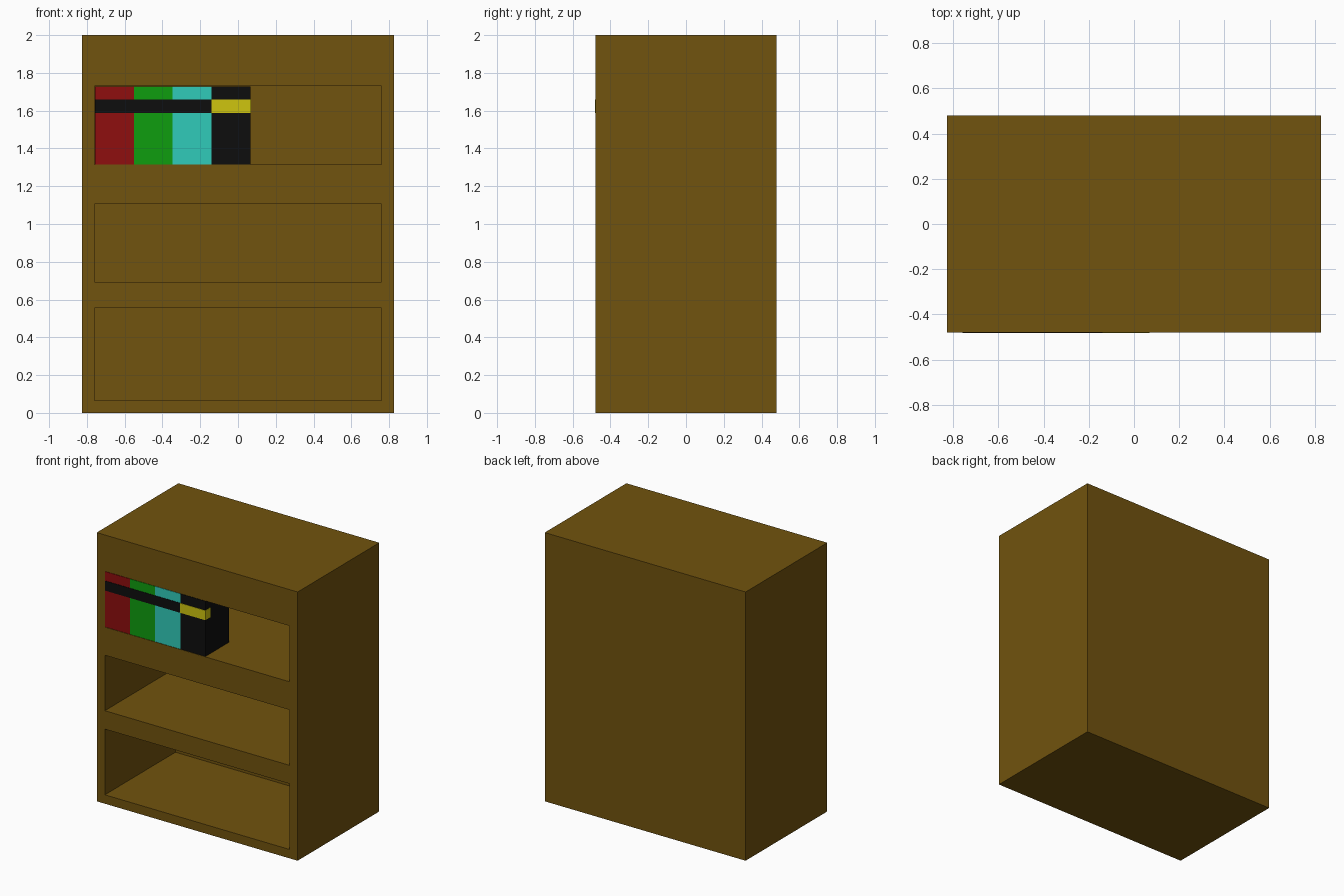
import bpy, bmesh
from mathutils import Vector

if "Cube" in bpy.data.objects:
    bpy.data.objects.remove(bpy.data.objects["Cube"])


def material(name, rgb):
    lin = [((c / 255 + 0.055) / 1.055) ** 2.4 if c > 10 else c / 255 / 12.92 for c in rgb]
    m = bpy.data.materials.new(name)
    m.diffuse_color = (*lin, 1)
    m.use_nodes = True
    m.node_tree.nodes["Principled BSDF"].inputs["Base Color"].default_value = m.diffuse_color
    return m


brown = material("brown wood", (113, 83, 14))
black = material("black", (13, 13, 13))
red = material("red", (142, 14, 14))
green = material("green", (15, 157, 15))
cyan = material("turquoise", (48, 203, 186))
yellow = material("yellow", (207, 197, 15))


def box(name, lo, hi, mat):
    lo, hi = Vector(lo), Vector(hi)
    bm = bmesh.new()
    bmesh.ops.create_cube(bm, size=1)
    for v in bm.verts:
        v.co = (lo + hi) / 2 + v.co * (hi - lo)
    me = bpy.data.meshes.new(name)
    bm.to_mesh(me)
    bm.free()
    me.materials.append(mat)
    ob = bpy.data.objects.new(name, me)
    bpy.context.collection.objects.link(ob)
    return ob


# Cabinet with three open compartments
FRONT = -0.48
cabinet = box("cabinet", (-0.827, FRONT, 0), (0.827, 0.48, 2), brown)
for i, (z0, z1) in enumerate([(0.066, 0.555), (0.692, 1.105), (1.314, 1.73)]):
    cutter = box(f"compartment_cutter_{i}", (-0.76, FRONT - 0.2, z0), (0.76, 0.35, z1), brown)
    cutter.hide_render = True
    cutter.hide_set(True)
    cutter.display_type = 'WIRE'
    mod = cabinet.modifiers.new("compartment", 'BOOLEAN')
    mod.operation = 'DIFFERENCE'
    mod.solver = 'EXACT'
    mod.object = cutter

# Row of books on the top shelf, each with a raised spine band
WIDTH, LEFT = 0.2062, -0.758
for i, (cover, band) in enumerate([(red, black), (green, black), (cyan, black), (black, yellow)]):
    x0 = LEFT + i * WIDTH
    x1 = x0 + WIDTH
    box(f"book_{i}", (x0, FRONT, 1.316), (x1, -0.20, 1.728), cover)
    end = 0.002 if i == 3 else 0
    box(f"book_band_{i}", (x0, FRONT - 0.003, 1.588), (x1 + end, FRONT + 0.06, 1.66), band)
